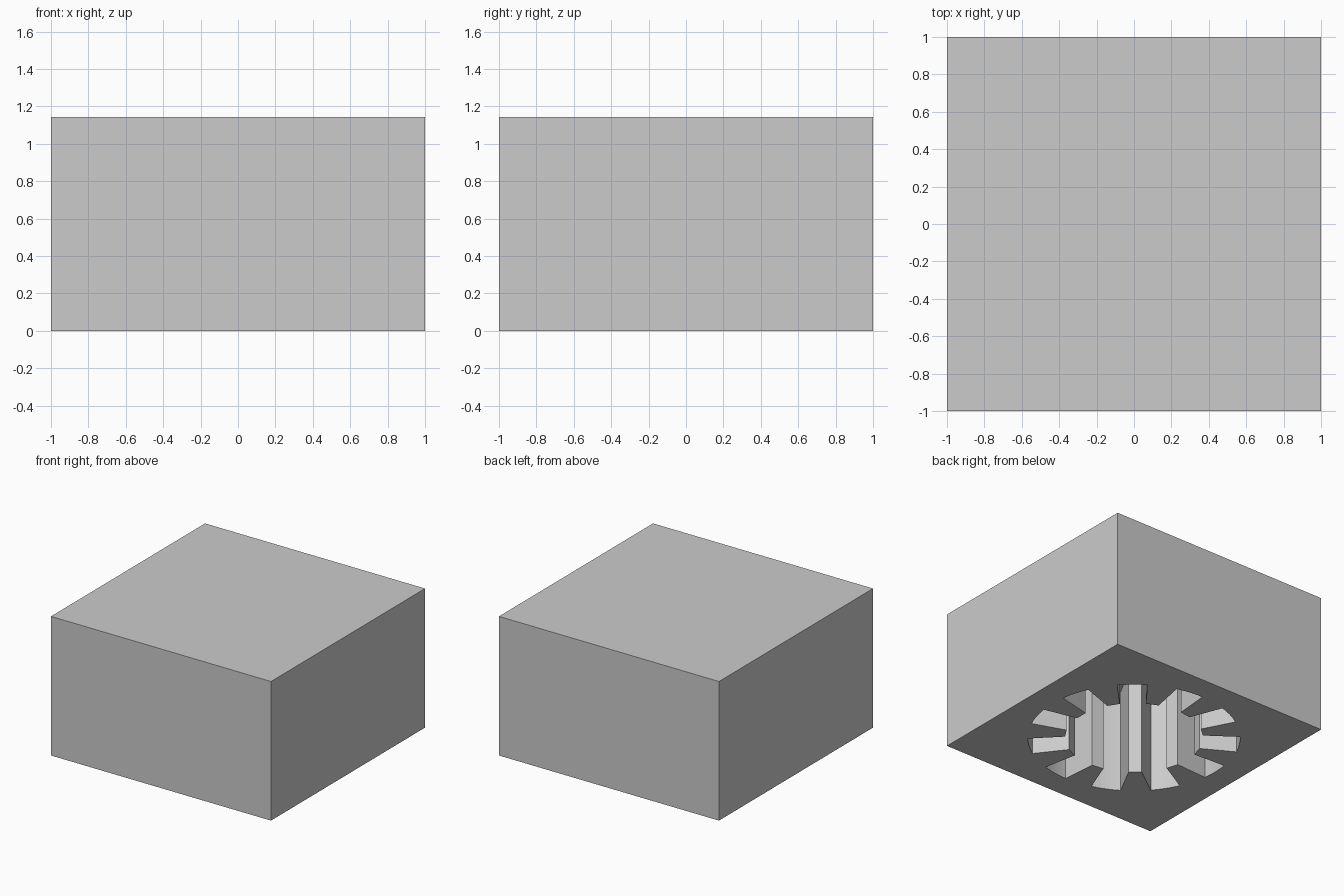
import bpy
import bmesh
from math import cos, sin, pi

WIDTH, HEIGHT, DEPTH = 2.0, 1.143, 0.857
RIM, ROOT = 0.8, 0.52        # outer and inner radius of the toothed recess
TEETH = 11
ARC_STEPS = 6

cube = bpy.data.objects.get("Cube")
if cube:
    bpy.data.objects.remove(cube, do_unlink=True)

grey = bpy.data.materials.new("plain grey")
grey.use_nodes = True
colour = (0.6, 0.6, 0.6, 1)
grey.diffuse_color = colour
grey.node_tree.nodes["Principled BSDF"].inputs["Base Color"].default_value = colour


def add_object(name, bm):
    bmesh.ops.recalc_face_normals(bm, faces=bm.faces)
    mesh = bpy.data.meshes.new(name)
    bm.to_mesh(mesh)
    bm.free()
    mesh.materials.append(grey)
    obj = bpy.data.objects.new(name, mesh)
    bpy.context.collection.objects.link(obj)
    return obj


# Solid block
bm = bmesh.new()
bmesh.ops.create_cube(bm, size=1)
for v in bm.verts:
    v.co.x *= WIDTH
    v.co.y *= WIDTH
    v.co.z = (v.co.z + 0.5) * HEIGHT
block = add_object("block", bm)

# Gear outline: narrow flat at the root, sloped flanks, arc at the rim
pitch = 2 * pi / TEETH
outline = []
for i in range(TEETH):
    middle = (i + 0.5) * pitch
    outline.append((ROOT, middle - pitch / 3))
    for k in range(ARC_STEPS + 1):
        outline.append((RIM, middle + pitch * (k / ARC_STEPS - 0.5) / 2))
    outline.append((ROOT, middle + pitch / 3))

# Gear-shaped cutter, pushed up into the block from below
bm = bmesh.new()
low = -0.1
face = bm.faces.new([bm.verts.new((r * cos(a), r * sin(a), low)) for r, a in outline])
top = bmesh.ops.extrude_face_region(bm, geom=[face])["geom"]
for v in top:
    if isinstance(v, bmesh.types.BMVert):
        v.co.z = DEPTH
cutter = add_object("recess_cutter", bm)
cutter.hide_render = True
cutter.hide_set(True)

# Cut the recess and drop the cutter
cut = block.modifiers.new("gear recess", "BOOLEAN")
cut.operation = "DIFFERENCE"
cut.solver = "EXACT"
cut.object = cutter
bpy.context.view_layer.objects.active = block
bpy.ops.object.modifier_apply(modifier=cut.name)
bpy.data.objects.remove(cutter, do_unlink=True)
